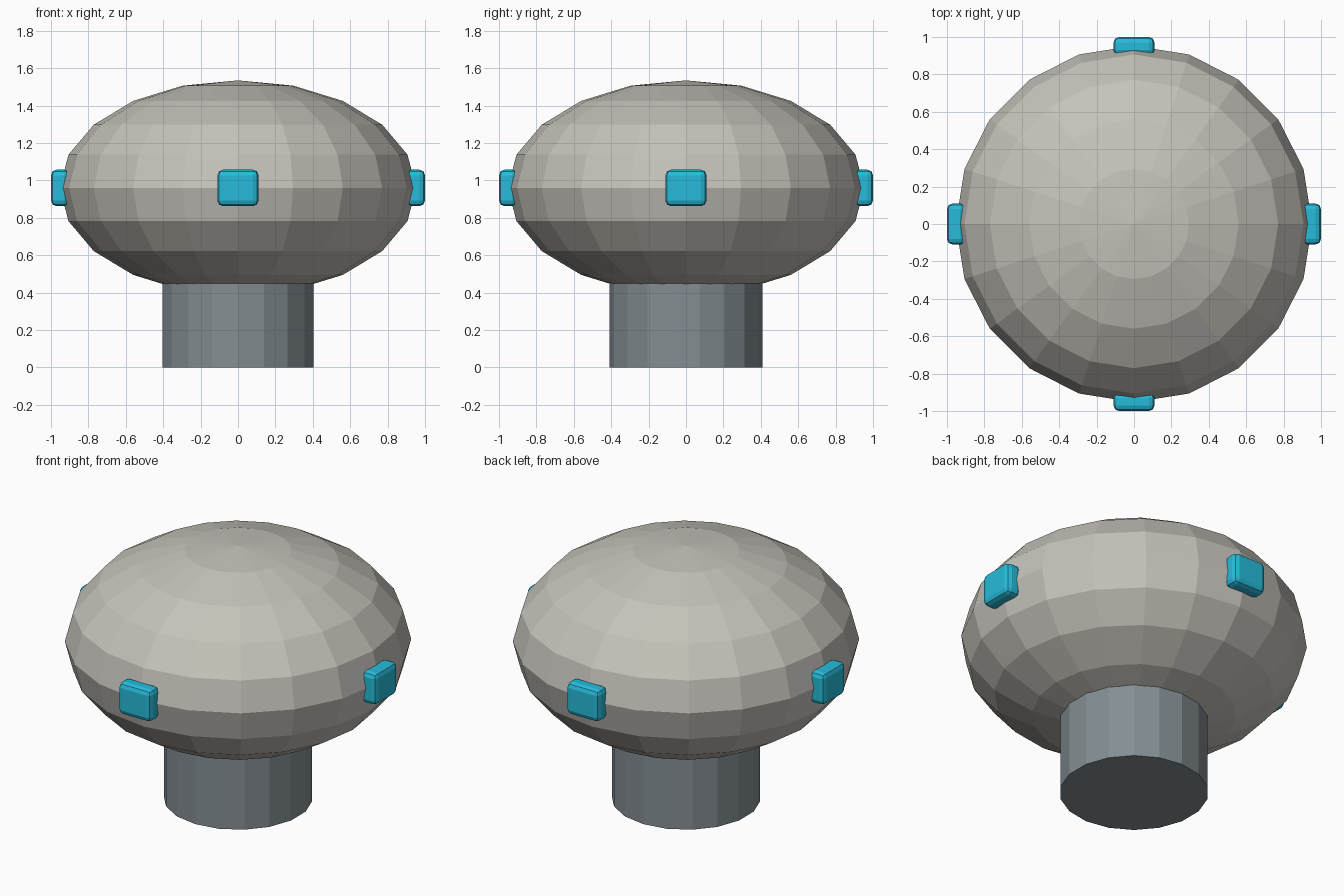
import bpy
from math import radians, sin, cos

if "Cube" in bpy.data.objects:
    bpy.data.objects.remove(bpy.data.objects["Cube"])


def paint(obj, name, rgb):
    mat = bpy.data.materials.get(name) or bpy.data.materials.new(name)
    mat.diffuse_color = (*rgb, 1)
    mat.use_nodes = True
    mat.node_tree.nodes["Principled BSDF"].inputs["Base Color"].default_value = mat.diffuse_color
    obj.data.materials.append(mat)


# Flattened low-poly head
bpy.ops.mesh.primitive_uv_sphere_add(segments=20, ring_count=10, radius=1, location=(0, 0, 0.96))
head = bpy.context.object
head.name = "head"
head.scale = (0.953, 0.953, 0.575)
paint(head, "warm_grey", (0.56, 0.54, 0.49))

# Stem, running a little way into the head
bpy.ops.mesh.primitive_cylinder_add(vertices=18, radius=0.41, depth=0.48, location=(0, 0, 0.24))
stem = bpy.context.object
stem.name = "stem"
paint(stem, "slate_grey", (0.23, 0.27, 0.29))

# Four rounded pads around the widest line
for i, side in enumerate(("right", "back", "left", "front")):
    a = radians(90 * i)
    bpy.ops.mesh.primitive_cube_add(size=1, location=(0.95 * cos(a), 0.95 * sin(a), 0.96),
                                    rotation=(0, 0, a))
    pad = bpy.context.object
    pad.name = side + "_pad"
    pad.scale = (0.10, 0.22, 0.195)
    bpy.ops.object.transform_apply(location=False, rotation=False, scale=True)
    bevel = pad.modifiers.new("bevel", 'BEVEL')
    bevel.width = 0.03
    bevel.segments = 2
    paint(pad, "cyan", (0.02, 0.5, 0.7))
